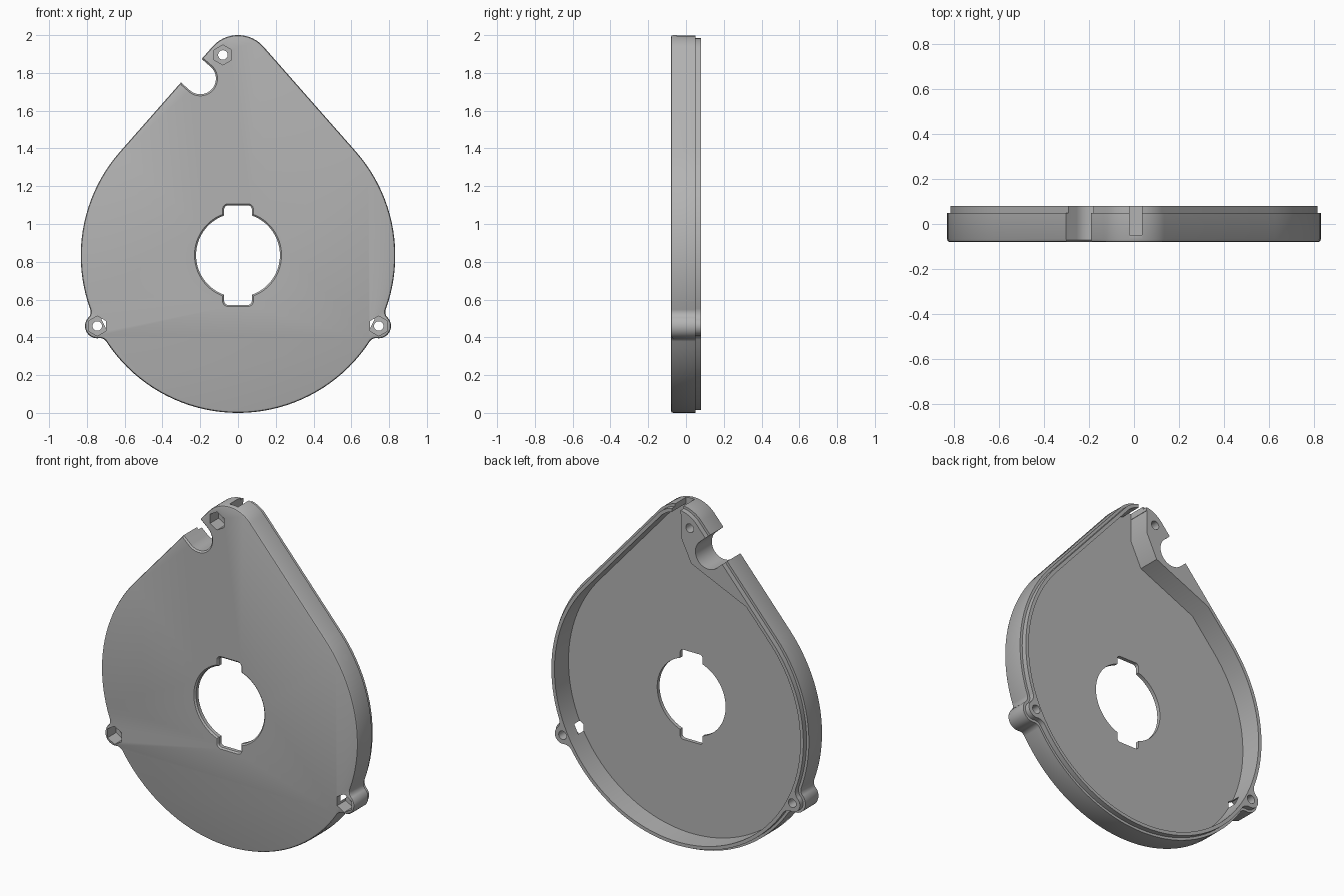
import bpy, bmesh, math
from math import pi, sin, cos, acos, asin, atan2, hypot

cube = bpy.data.objects.get("Cube")
if cube:
    bpy.data.objects.remove(cube, do_unlink=True)

grey = bpy.data.materials.new("plain grey plastic")
grey.use_nodes = True
colour = (0.45, 0.45, 0.45, 1)
grey.diffuse_color = colour
grey.node_tree.nodes["Principled BSDF"].inputs["Base Color"].default_value = colour

# Main dimensions
R = 0.8325                       # large round of the housing
CZ = R                           # its centre height
TOP_R = 0.18                     # small round at the tip
TOP_Z = 2 - TOP_R
EAR_X, EAR_Z, EAR_R, FILLET = 0.745, 0.46, 0.065, 0.04
FRONT, FLOOR, STEP, BACK = -0.08, -0.05, 0.05, 0.08
SLOPE = asin((R - TOP_R) / (TOP_Z - CZ))   # normal angle of the straight flank


def arc_points(arcs, off=0.0):
    """Chain of arcs (cx, cz, radius, start, end), moved inward by off."""
    pts = []
    for cx, cz, r, a, b in arcs:
        n = max(2, int(abs(b - a) / 0.05))
        for i in range(n + 1):
            t = a + (b - a) * i / n
            pts.append((cx + (r - off) * cos(t), cz + (r - off) * sin(t)))
    return pts


def teardrop(ears):
    """Returns a function giving the housing outline at an inset."""
    if ears:
        theta = atan2(EAR_Z - CZ, EAR_X)
        d, a, b = hypot(EAR_X, EAR_Z - CZ), R + FILLET, EAR_R + FILLET
        u = acos((d * d + a * a - b * b) / (2 * d * a))
        v = pi - acos((d * d + b * b - a * a) / (2 * d * b))

        def fillet(s):
            return a * cos(theta + s * u), CZ + a * sin(theta + s * u)
        arcs = [(0, CZ, R, -pi / 2, theta - u),
                (*fillet(-1), -FILLET, theta - u, theta - v),
                (EAR_X, EAR_Z, EAR_R, theta - v, theta + v),
                (*fillet(1), -FILLET, theta + v, theta + u),
                (0, CZ, R, theta + u, SLOPE)]
    else:
        arcs = [(0, CZ, R, -pi / 2, SLOPE)]
    arcs.append((0, TOP_Z, TOP_R, SLOPE, pi / 2))

    def outline(off):
        half = arc_points(arcs, off)
        return half + [(-x, z) for x, z in reversed(half)]
    return outline


def circle(x, z, r):
    return lambda off: arc_points([(x, z, r, 0, 2 * pi)], off)


def hexagon(x, z, r):
    return lambda off: [(x + r * cos(pi / 6 + k * pi / 3), z + r * sin(pi / 6 + k * pi / 3))
                        for k in range(6)]


def rounded_box(x, z, w, h, r):
    corners = [(1, 1), (-1, 1), (-1, -1), (1, -1)]
    arcs = [(x + sx * (w - r), z + sz * (h - r), r, k * pi / 2, (k + 1) * pi / 2)
            for k, (sx, sz) in enumerate(corners)]
    return lambda off: arc_points(arcs, off)


def loft(name, outline, rings):
    """Closed solid through (inset, y) rings of one outline."""
    bm = bmesh.new()
    loops = [[bm.verts.new((x, y, z)) for x, z in outline(off)] for off, y in rings]
    for lo, hi in zip(loops, loops[1:]):
        for i in range(len(lo)):
            j = (i + 1) % len(lo)
            bm.faces.new((lo[i], lo[j], hi[j], hi[i]))
    bm.faces.new(loops[0])
    bm.faces.new(loops[-1])
    bmesh.ops.remove_doubles(bm, verts=bm.verts[:], dist=1e-5)
    bmesh.ops.recalc_face_normals(bm, faces=bm.faces[:])
    mesh = bpy.data.meshes.new(name)
    bm.to_mesh(mesh)
    bm.free()
    obj = bpy.data.objects.new(name, mesh)
    bpy.context.collection.objects.link(obj)
    mesh.materials.append(grey)
    return obj


def cut(target, cutter):
    mod = target.modifiers.new("cut", 'BOOLEAN')
    mod.operation, mod.solver, mod.object = 'DIFFERENCE', 'EXACT', cutter
    bpy.context.view_layer.objects.active = target
    bpy.ops.object.modifier_apply(modifier=mod.name)
    bpy.data.objects.remove(cutter, do_unlink=True)


# Housing: rounded front edge, outer wall, stepped lip at the back
housing = loft("housing_cover", teardrop(True),
               [(0.012, FRONT), (0.004, FRONT + 0.003), (0, FRONT + 0.012),
                (0, STEP), (0.015, STEP), (0.015, BACK)])

# Hollow interior, leaving a solid block around the cable notch
cavity = loft("cavity_cutter", teardrop(False), [(0.035, FLOOR), (0.035, 0.2)])
block = [(-0.022, 2.2), (-0.022, 1.83), (-0.09, 1.69), (-0.45, 1.53), (-0.9, 1.53), (-0.9, 2.2)]
cut(cavity, loft("block_keeper", lambda off: block, [(0, -0.3), (0, 0.3)]))
cut(housing, cavity)

# Shaft hole with two key slots, front edges eased
eased = [(-0.03, -0.1), (0, -0.072), (0, 0.2)]
cut(housing, loft("shaft_cutter", circle(0, 0.835, 0.222), eased))
cut(housing, loft("key_cutter", rounded_box(0, 0.835, 0.073, 0.263, 0.02), eased))

# Cable notch, open through the sloping flank
flank = pi - SLOPE
nx, nz, nr = -0.2, 1.77, 0.083
notch = [(nx, nz, nr, flank + pi / 2, flank + 1.5 * pi),
         (nx + 0.3 * cos(flank), nz + 0.3 * sin(flank), nr, flank - pi / 2, flank + pi / 2)]
cut(housing, loft("notch_cutter", lambda off: arc_points(notch, off), eased))

# Slot through the wall at the tip
cut(housing, loft("slot_cutter", rounded_box(0.0075, 2.0, 0.0275, 0.1, 0.002),
                  [(0, FLOOR), (0, 0.2)]))

# Screw holes with hexagonal nut pockets on the front
for x, z in [(-EAR_X, EAR_Z), (EAR_X, EAR_Z), (-0.08, 1.895)]:
    cut(housing, loft("nut_cutter", hexagon(x, z, 0.053), [(0, -0.2), (0, 0.0)]))
    cut(housing, loft("screw_cutter", circle(x, z, 0.025), [(0, -0.2), (0, 0.2)]))

# Smooth curved walls, keep edges crisp
bpy.ops.object.select_all(action='DESELECT')
housing.select_set(True)
bpy.context.view_layer.objects.active = housing
bpy.ops.object.shade_smooth_by_angle(angle=math.radians(30))
